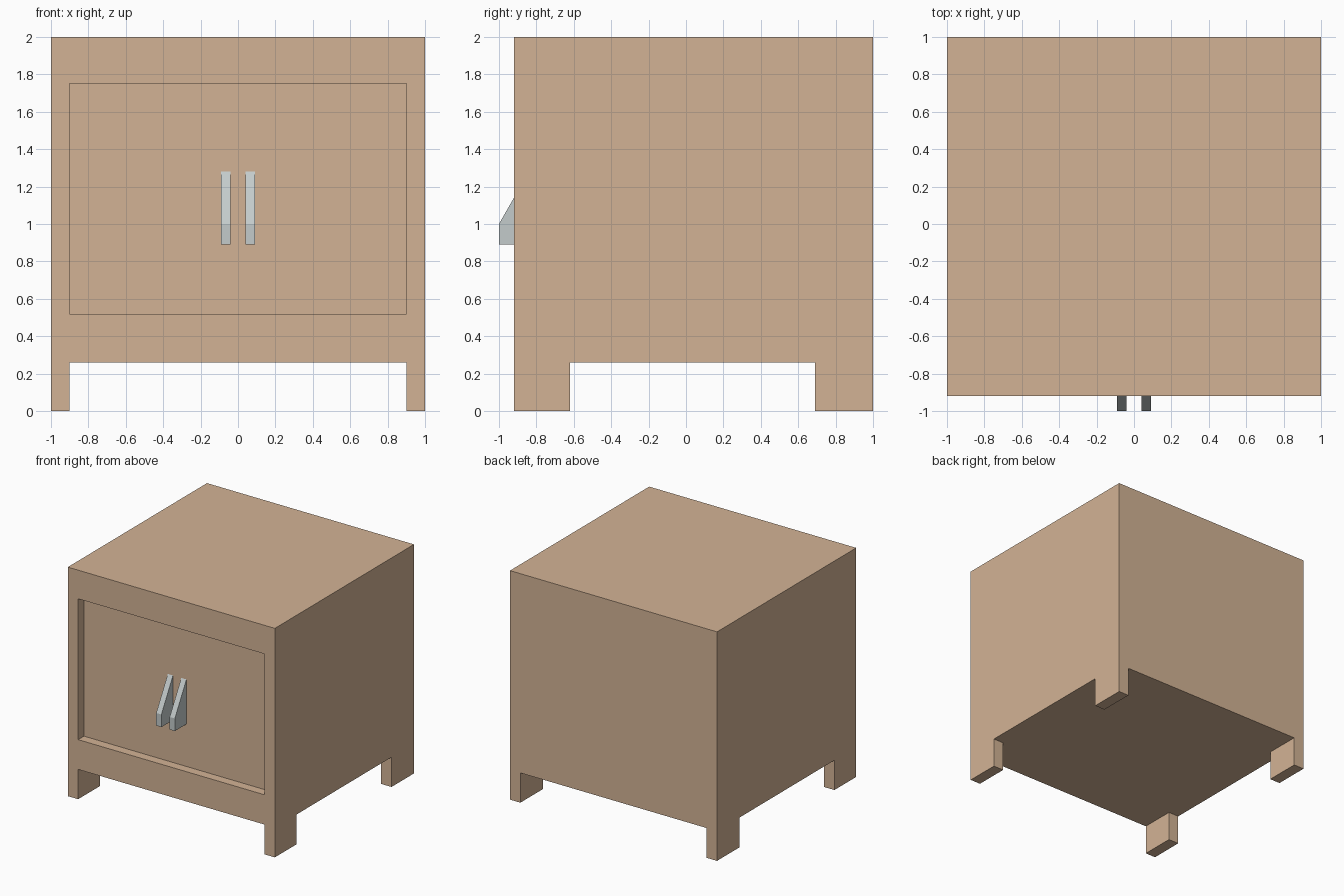
import bpy, bmesh, math
from mathutils import Vector, Matrix

if "Cube" in bpy.data.objects:
    bpy.data.objects.remove(bpy.data.objects["Cube"])

FRONT, BACK = -0.92, 1.0
RECESS = 0.08


def material(name, color):
    mat = bpy.data.materials.new(name)
    mat.diffuse_color = (*color, 1)
    mat.use_nodes = True
    mat.node_tree.nodes["Principled BSDF"].inputs["Base Color"].default_value = mat.diffuse_color
    return mat


def finish(bm, name, mat):
    bmesh.ops.recalc_face_normals(bm, faces=bm.faces[:])
    mesh = bpy.data.meshes.new(name)
    bm.to_mesh(mesh)
    bm.free()
    mesh.materials.append(mat)
    obj = bpy.data.objects.new(name, mesh)
    bpy.context.collection.objects.link(obj)
    return obj


def cut(bm, axis, value):
    normal = Vector((0, 0, 0))
    normal[axis] = 1
    bmesh.ops.bisect_plane(bm, geom=bm.verts[:] + bm.edges[:] + bm.faces[:],
                           plane_co=normal * value, plane_no=normal)


def push(bm, faces, offset):
    new = bmesh.ops.extrude_discrete_faces(bm, faces=faces)["faces"]
    verts = list({v for f in new for v in f.verts})
    bmesh.ops.translate(bm, vec=offset, verts=verts)


wood = material("wood", (0.65, 0.45, 0.30))
metal = material("metal", (0.55, 0.60, 0.60))

# Cabinet box, divided along the leg and door outlines
bm = bmesh.new()
bmesh.ops.create_cube(bm, size=1, matrix=Matrix.Translation((0, (FRONT + BACK) / 2, 1.13))
                      @ Matrix.Diagonal((2, BACK - FRONT, 1.74, 1)))
for axis, values in ((0, (-0.9, 0.9)), (1, (-0.62, 0.69)), (2, (0.52, 1.75))):
    for value in values:
        cut(bm, axis, value)
bm.normal_update()

# Four legs drawn down from the bottom corners
corners = []
for f in bm.faces:
    c = f.calc_center_median()
    if f.normal.z < -0.9 and abs(c.x) > 0.9 and (c.y < -0.62 or c.y > 0.69):
        corners.append(f)
push(bm, corners, (0, 0, -0.26))

# Recessed door panel
door = []
for f in bm.faces:
    c = f.calc_center_median()
    if f.normal.y < -0.9 and abs(c.x) < 0.1 and 0.52 < c.z < 1.75:
        door.append(f)
push(bm, door, (0, RECESS, 0))

bmesh.ops.remove_doubles(bm, verts=bm.verts[:], dist=0.0005)
bmesh.ops.dissolve_limit(bm, angle_limit=math.radians(1),
                         verts=bm.verts[:], edges=bm.edges[:])
finish(bm, "cabinet_body", wood)

# Pair of wedge handles standing on the door panel
profile = [(-1.0, 0.89), (FRONT + RECESS, 0.89), (FRONT + RECESS, 1.28), (-1.0, 1.0)]
for side, name in ((-1, "left_handle"), (1, "right_handle")):
    bm = bmesh.new()
    face = bm.faces.new([bm.verts.new((side * 0.065 - 0.025, y, z)) for y, z in profile])
    ext = bmesh.ops.extrude_face_region(bm, geom=[face])["geom"]
    bmesh.ops.translate(bm, vec=(0.05, 0, 0),
                        verts=[g for g in ext if isinstance(g, bmesh.types.BMVert)])
    finish(bm, name, metal)
